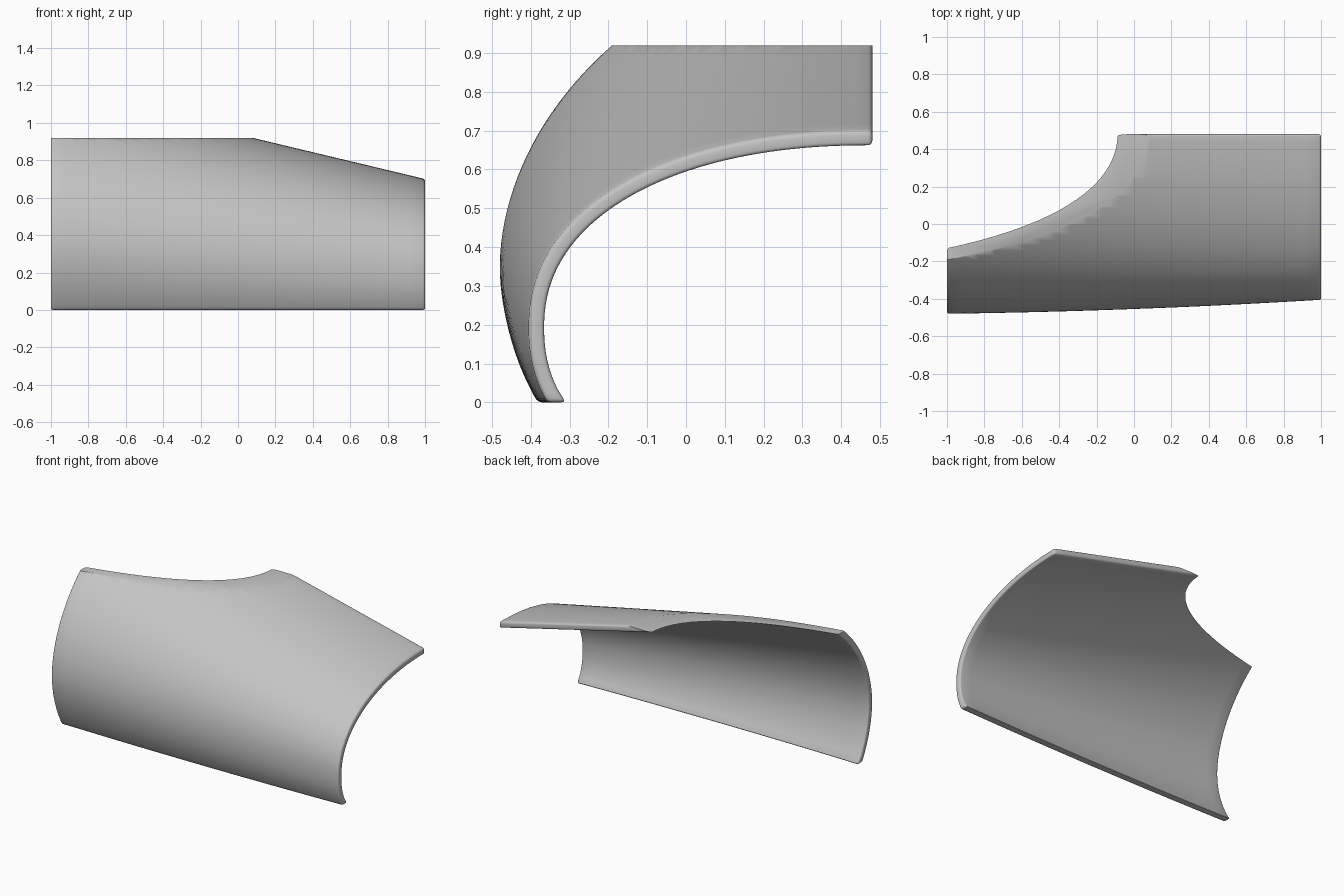
import bpy
import bmesh
from math import sin, cos, asin, pi, radians, hypot

if "Cube" in bpy.data.objects:
    bpy.data.objects.remove(bpy.data.objects["Cube"])

THICK, BACK, CUT_Z = 0.04, 0.48, 0.92
COLS, ROWS = 24, 56


def mix(a, b, t):
    return a + (b - a) * t


def spow(v, p):
    return (1 if v >= 0 else -1) * abs(v) ** p


def section(x):
    """Outer and inner points of the arched cross-section at x."""
    t = (x + 1) / 2
    a = mix(0.96, 0.885, t) + 0.012 * (1 - x * x)
    zc = mix(0.35, 0.19, t)
    b = mix(1.178, 0.70, t) - zc
    n = mix(1.9, 2.2, t)
    start = -asin((zc / b) ** (n / 2))
    outer, inner = [], []
    for j in range(ROWS + 1):
        th = mix(start, pi / 2, j / ROWS)
        c, s = max(cos(th), 0.0), sin(th)
        y, z = BACK - a * c ** (2 / n), zc + b * spow(s, 2 / n)
        ny, nz = -c ** (2 - 2 / n) / a, spow(s, 2 - 2 / n) / b
        k = THICK / hypot(ny, nz)
        outer.append((x, y, z))
        inner.append((x, y - ny * k, z - nz * k))
    # Flat foot
    inner[0] = (x, outer[0][1] + 0.048, 0.0)
    return outer, inner


# Curved, tapering shell as a closed grid
bm = bmesh.new()
rings = []
for i in range(COLS + 1):
    outer, inner = section(mix(-1, 1, i / COLS))
    rings.append([bm.verts.new(p) for p in outer + inner[::-1]])
count = len(rings[0])
for r0, r1 in zip(rings, rings[1:]):
    for j in range(count):
        k = (j + 1) % count
        bm.faces.new((r0[j], r0[k], r1[k], r1[j]))
for ring in (rings[0], rings[-1]):
    for j in range(ROWS):
        bm.faces.new((ring[j], ring[j + 1], ring[-2 - j], ring[-1 - j]))
bmesh.ops.recalc_face_normals(bm, faces=bm.faces)

# Rounded rims
rims = [e for e in bm.edges if e.calc_face_angle(0) > radians(50)]
bmesh.ops.bevel(bm, geom=rims, offset=0.011, segments=3, profile=0.5,
                affect='EDGES', clamp_overlap=True)

# Level cut across the tall end
cut = bmesh.ops.bisect_plane(bm, geom=bm.verts[:] + bm.edges[:] + bm.faces[:],
                             plane_co=(0, 0, CUT_Z), plane_no=(0, 0, 1),
                             clear_outer=True)
edges = [g for g in cut["geom_cut"] if isinstance(g, bmesh.types.BMEdge)]
bmesh.ops.holes_fill(bm, edges=edges, sides=0)
bmesh.ops.recalc_face_normals(bm, faces=bm.faces)

mesh = bpy.data.meshes.new("curved_shell")
bm.to_mesh(mesh)
bm.free()
shell = bpy.data.objects.new("curved_shell", mesh)
bpy.context.collection.objects.link(shell)

# Plain grey finish
grey = bpy.data.materials.new("plain_grey")
grey.use_nodes = True
colour = (0.55, 0.55, 0.55, 1)
grey.diffuse_color = colour
grey.node_tree.nodes["Principled BSDF"].inputs["Base Color"].default_value = colour
mesh.materials.append(grey)

bpy.context.view_layer.objects.active = shell
shell.select_set(True)
bpy.ops.object.shade_smooth_by_angle(angle=radians(40))
